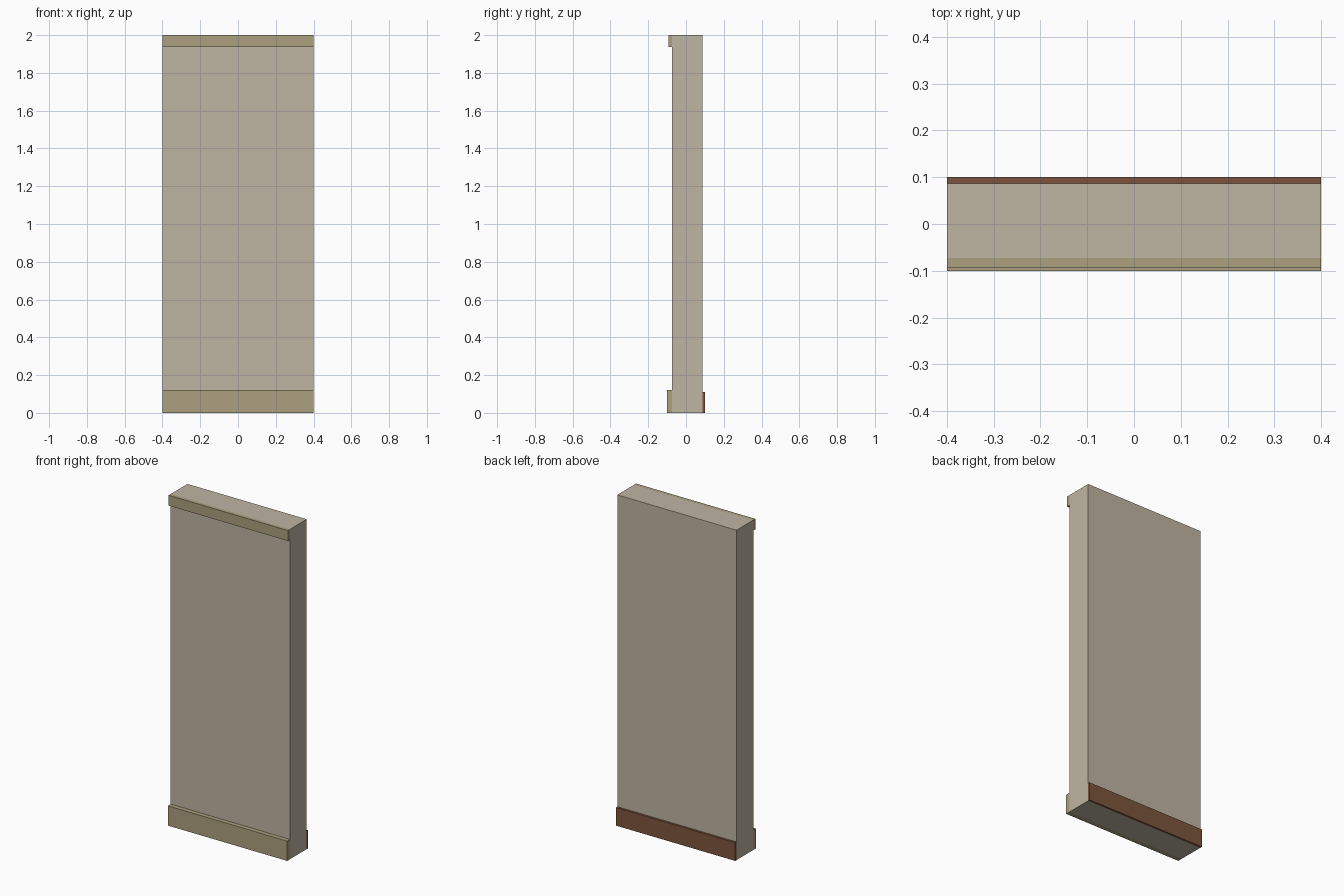
import bpy
import bmesh

if "Cube" in bpy.data.objects:
    bpy.data.objects.remove(bpy.data.objects["Cube"])


def material(name, color):
    m = bpy.data.materials.new(name)
    m.diffuse_color = (*color, 1)
    m.use_nodes = True
    m.node_tree.nodes["Principled BSDF"].inputs["Base Color"].default_value = m.diffuse_color
    return m


def box(name, y0, y1, z0, z1, mat, half_width=0.4):
    bm = bmesh.new()
    bmesh.ops.create_cube(bm, size=1)
    bmesh.ops.scale(bm, vec=(half_width * 2, y1 - y0, z1 - z0), verts=bm.verts)
    bmesh.ops.translate(bm, vec=(0, (y0 + y1) / 2, (z0 + z1) / 2), verts=bm.verts)
    mesh = bpy.data.meshes.new(name)
    bm.to_mesh(mesh)
    bm.free()
    mesh.materials.append(mat)
    obj = bpy.data.objects.new(name, mesh)
    bpy.context.collection.objects.link(obj)
    return obj


plaster = material("plaster", (0.52, 0.46, 0.36))
trim = material("trim", (0.41, 0.35, 0.21))
wood = material("wood", (0.20, 0.09, 0.045))

# Wall slab
box("wall_panel", -0.073, 0.087, 0, 2, plaster)
# Outside trims on the front face
box("front_base_trim", -0.1, -0.073, 0, 0.12, trim)
box("front_top_trim", -0.093, -0.073, 1.937, 2, trim)
# Inside skirting board on the back face
box("back_skirting", 0.087, 0.1, 0, 0.11, wood)
